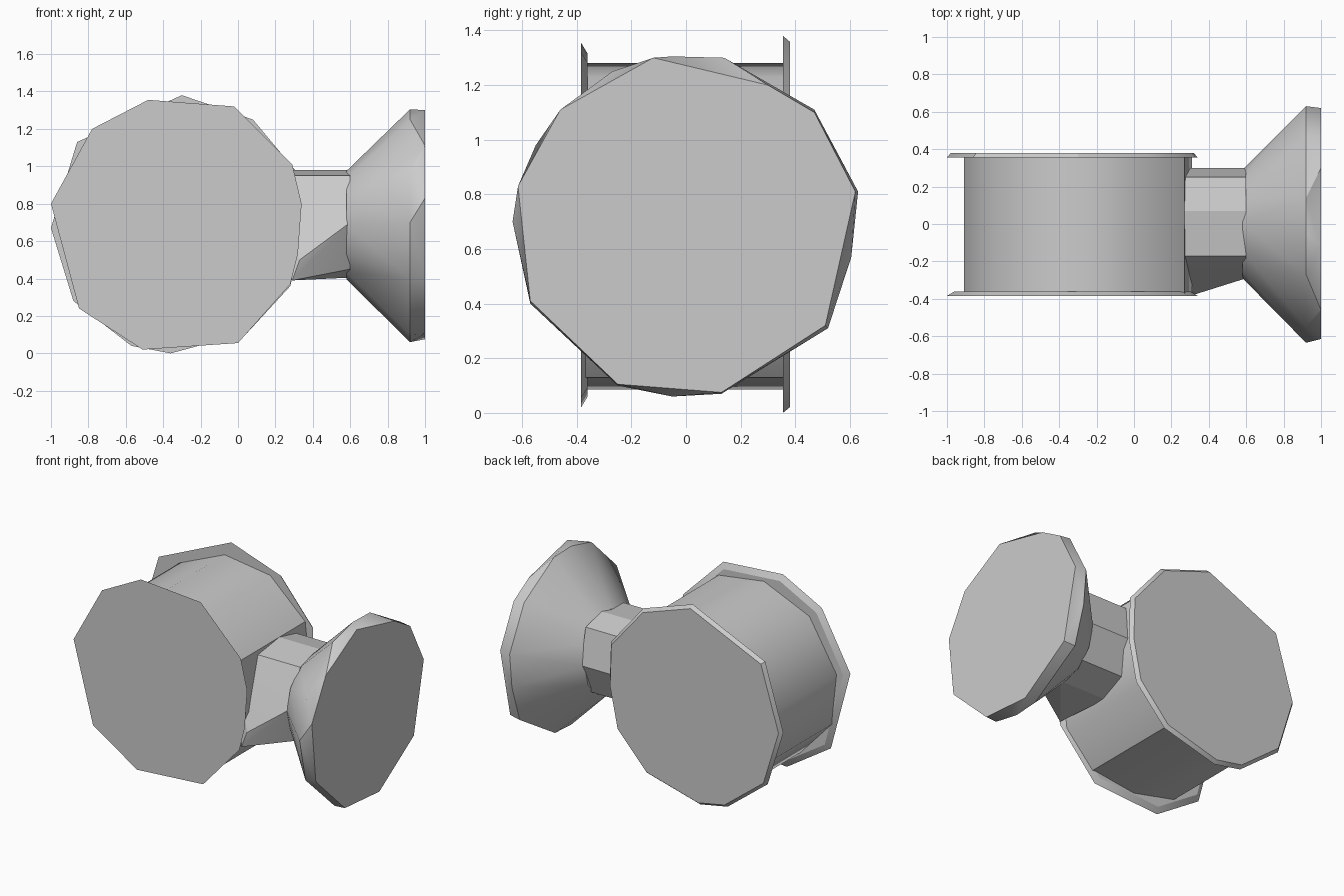
import bpy
import bmesh
from math import cos, sin, pi, radians

cube = bpy.data.objects.get("Cube")
if cube:
    bpy.data.objects.remove(cube, do_unlink=True)

grey = bpy.data.materials.new("plain grey")
grey.use_nodes = True
grey.diffuse_color = (0.6, 0.6, 0.6, 1)
grey.node_tree.nodes["Principled BSDF"].inputs["Base Color"].default_value = (0.6, 0.6, 0.6, 1)

CX, CZ = -0.33, 0.685  # axis of the spool


def hull_part(name, points, angle=30):
    """Wrap a faceted solid around rings of points."""
    bm = bmesh.new()
    for p in points:
        bm.verts.new(p)
    result = bmesh.ops.convex_hull(bm, input=bm.verts)
    loose = {e for e in result["geom_interior"] + result["geom_unused"]
             if isinstance(e, bmesh.types.BMVert) and e.is_valid and not e.link_faces}
    if loose:
        bmesh.ops.delete(bm, geom=list(loose), context='VERTS')
    bmesh.ops.dissolve_limit(bm, angle_limit=radians(1), verts=bm.verts, edges=bm.edges)
    bmesh.ops.recalc_face_normals(bm, faces=bm.faces)
    mesh = bpy.data.meshes.new(name)
    bm.to_mesh(mesh)
    bm.free()
    mesh.materials.append(grey)
    obj = bpy.data.objects.new(name, mesh)
    bpy.context.collection.objects.link(obj)
    bpy.ops.object.select_all(action='DESELECT')
    obj.select_set(True)
    bpy.context.view_layer.objects.active = obj
    bpy.ops.object.shade_smooth_by_angle(angle=radians(angle))
    return obj


def plate_ring(outline, y, scale=1.0):
    return [(CX + (x - CX) * scale, y, CZ + (z - CZ) * scale) for x, z in outline]


def ring_x(x, radius, sides, turn=0.0):
    return [(x, radius * cos(2 * pi * i / sides + turn),
             CZ + radius * sin(2 * pi * i / sides + turn)) for i in range(sides)]


# Drum between the two plates
barrel = [(-0.91, 0.78), (-0.87, 0.42), (-0.63, 0.16), (-0.3, 0.085), (0.03, 0.13),
          (0.24, 0.36), (0.31, 0.62), (0.27, 0.98), (0.0, 1.23), (-0.35, 1.28),
          (-0.7, 1.13)]
hull_part("drum", plate_ring(barrel, -0.37) + plate_ring(barrel, 0.365), 38)

# End plates with thin bevelled rims
front = [(-1, 0.8), (-0.78, 1.2), (-0.48, 1.355), (-0.02, 1.32), (0.29, 1.01),
         (0.34, 0.8), (0.32, 0.53), (0.28, 0.37), (0, 0.055), (-0.51, 0.02),
         (-0.85, 0.24)]
back = [(-1, 0.67), (-0.86, 1.13), (-0.3, 1.38), (0.08, 1.25), (0.33, 0.95),
        (0.34, 0.65), (0.28, 0.36), (0.05, 0.11), (-0.36, 0), (-0.57, 0.04),
        (-0.88, 0.28)]
hull_part("front_plate", plate_ring(front, -0.384) + plate_ring(front, -0.36, 0.94))
hull_part("back_plate", plate_ring(back, 0.355) + plate_ring(back, 0.38, 0.97))

# Faceted neck, flared toward the lower front of the drum
neck = [(-0.29, 0.7), (-0.17, 0.95), (0.07, 0.98), (0.25, 0.94), (0.3, 0.69),
        (0.2, 0.47), (0, 0.405), (-0.2, 0.45)]
hull_part("neck", [(x, y, z) for x in (0.24, 0.6) for y, z in neck]
          + [(0.33, -0.375, 0.5), (0.29, -0.375, 0.39)], 15)

# Flared end: cone, rim and flat face
rim = [(-0.05, 1.305), (0.14, 1.3), (0.47, 1.11), (0.63, 0.81), (0.605, 0.57),
       (0.52, 0.31), (0.13, 0.07), (-0.05, 0.06), (-0.25, 0.1), (-0.57, 0.4),
       (-0.635, 0.7), (-0.55, 0.98), (-0.27, 1.25)]
face = [(-0.12, 1.3), (0.3, 1.2), (0.47, 1.1), (0.62, 0.81), (0.51, 0.32),
        (0.13, 0.075), (-0.25, 0.105), (-0.57, 0.41), (-0.615, 0.83), (-0.46, 1.11)]
hull_part("flared_end", ring_x(0.58, 0.29, 12)
          + [(0.92, y, z) for y, z in rim] + [(1.0, y, z) for y, z in face], 35)
